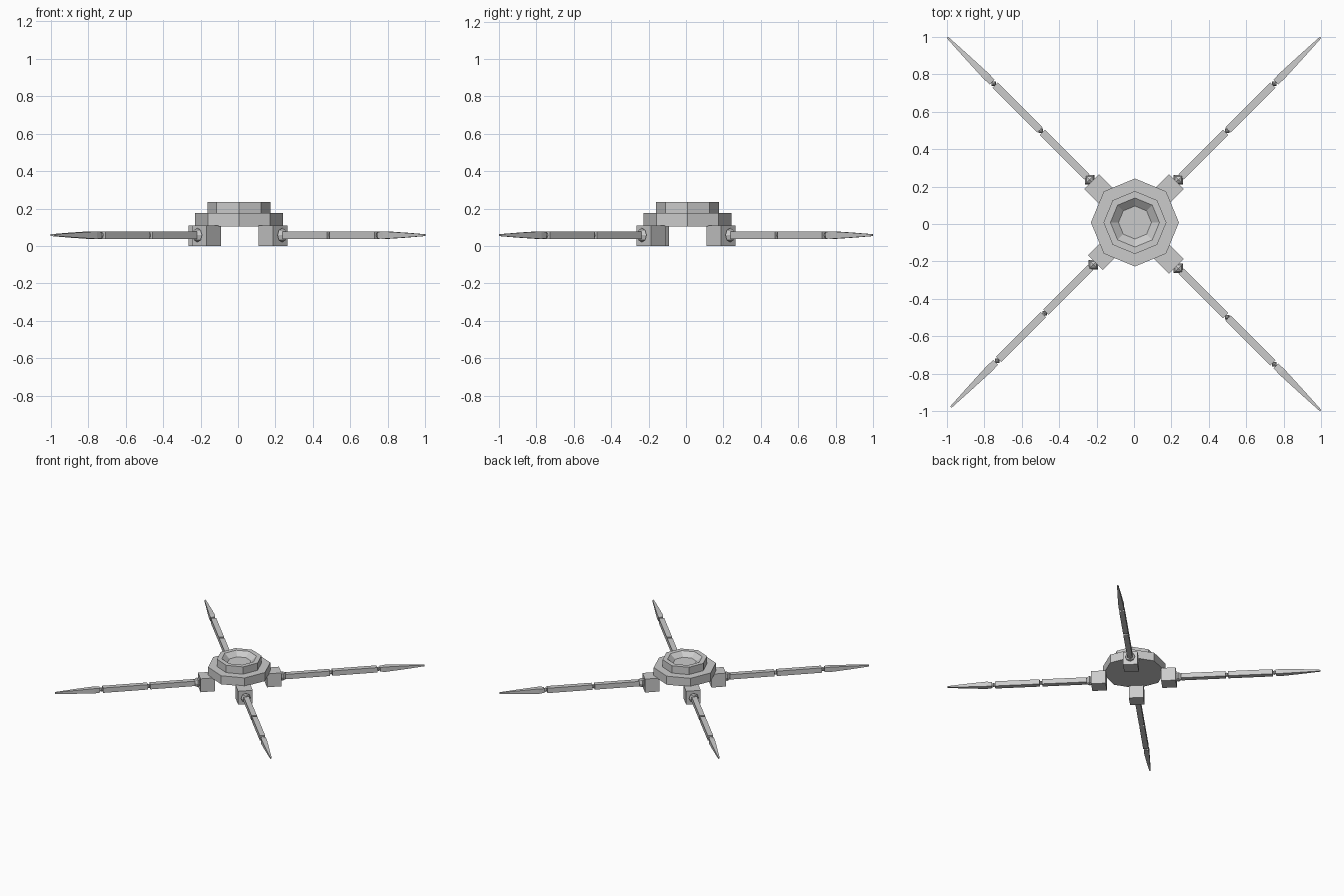
import bpy, bmesh, math
from mathutils import Matrix, Vector

if "Cube" in bpy.data.objects:
    bpy.data.objects.remove(bpy.data.objects["Cube"])

grey = bpy.data.materials.new("light_grey")
grey.diffuse_color = (0.6, 0.6, 0.6, 1)
grey.use_nodes = True
grey.node_tree.nodes["Principled BSDF"].inputs["Base Color"].default_value = grey.diffuse_color


def finish(name, bm, matrix):
    """Turn a bmesh into a flat shaded object placed by the matrix."""
    bmesh.ops.recalc_face_normals(bm, faces=bm.faces)
    bm.transform(matrix)
    mesh = bpy.data.meshes.new(name)
    bm.to_mesh(mesh)
    bm.free()
    mesh.materials.append(grey)
    obj = bpy.data.objects.new(name, mesh)
    bpy.context.collection.objects.link(obj)


def stack(name, rings, sides, matrix, turn=0.0):
    """Closed solid from (radius, height) rings along local z."""
    bm = bmesh.new()
    loops = []
    for r, z in rings:
        loops.append([bm.verts.new((r * math.cos(turn + math.tau * i / sides),
                                    r * math.sin(turn + math.tau * i / sides), z))
                      for i in range(sides)])
    for a, b in zip(loops, loops[1:]):
        for i in range(sides):
            j = (i + 1) % sides
            bm.faces.new((a[i], a[j], b[j], b[i]))
    bm.faces.new(loops[0])
    bm.faces.new(loops[-1])
    finish(name, bm, matrix)


def ball(name, radius, height, matrix):
    """Four sided ball joint."""
    bm = bmesh.new()
    bmesh.ops.create_uvsphere(bm, u_segments=4, v_segments=4, radius=1)
    bm.transform(Matrix.Diagonal((radius, radius, height, 1)))
    finish(name, bm, matrix)


# Eight sided body with a raised collar and a hollow dish in its top
centre = Matrix.Translation((0.005, 0.008, 0))
stack("body", [(0.235, 0.105), (0.235, 0.175)], 8, centre)
stack("collar_dish", [(0.168, 0.172), (0.168, 0.235), (0.131, 0.235),
                      (0.088, 0.2)], 8, centre)

# Four diagonal legs: mounting block, ball joints and three segments
ROOT2 = math.sqrt(2)
SQ = math.pi / 4
legs = {"back_right": (45, 0.187), "back_left": (135, 0.187),
        "front_left": (225, 0.168), "front_right": (315, 0.187)}
for side, (angle, offset) in legs.items():
    # Local frame: x runs outward along the leg from the block centre
    frame = (Matrix.Rotation(math.radians(angle), 4, 'Z')
             @ Matrix.Translation((offset * ROOT2, 0, 0)))
    along = (frame @ Matrix.Translation((0, 0, 0.058))
             @ Matrix.Rotation(math.pi / 2, 4, 'Y'))

    bm = bmesh.new()
    bmesh.ops.create_cube(bm, size=0.11)
    finish("block_" + side, bm, frame @ Matrix.Translation((0, 0, 0.055)))

    ball("shoulder_" + side, 0.036, 0.038,
         frame @ Matrix.Translation((0.07, 0, 0.058)))
    for n, d in enumerate((0.31, 0.563)):
        ball(f"joint_{n + 1}_{side}", 0.017, 0.017,
             frame @ Matrix.Translation((d * ROOT2, 0, 0.058)))

    h = 0.02 * ROOT2  # half width to corner radius
    segments = (
        ("inner_segment_", [(h, 0.065), (h, 0.303)]),
        ("middle_segment_", [(h, 0.316), (h, 0.555)]),
        ("tip_segment_", [(h * 0.85, 0.571), (h, 0.60), (h * 0.68, 0.70),
                          (h * 0.25, 0.81)]),
    )
    for name, rings in segments:
        stack(name + side, [(r, d * ROOT2) for r, d in rings], 4, along, SQ)
